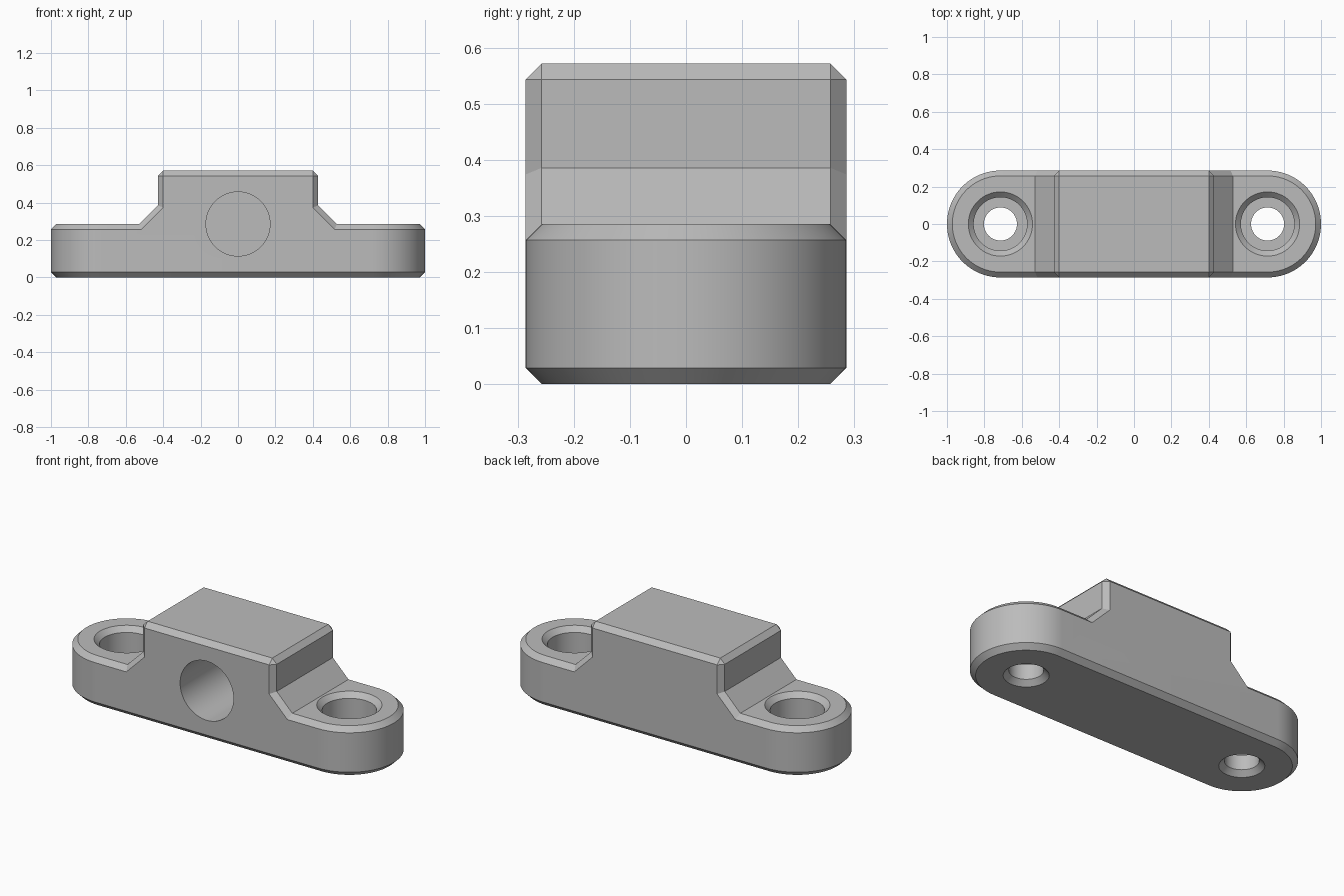
import bpy, bmesh
from math import cos, sin, pi, radians

if "Cube" in bpy.data.objects:
    bpy.data.objects.remove(bpy.data.objects["Cube"])

C = 0.0286               # chamfer width
R = 0.2857               # end radius, half depth and base height
TOP = 2 * R              # block height
HOLE_X = 1 - R           # screw hole centres
SIDE = 0.4286            # block half width
SLOPE = SIDE + 0.1       # foot of the slope
CUT = C * 0.4142         # slope foot offset at the chamfer

grey = bpy.data.materials.new("grey metal")
grey.use_nodes = True
grey.diffuse_color = (0.5, 0.5, 0.5, 1)
grey.node_tree.nodes["Principled BSDF"].inputs["Base Color"].default_value = (0.5, 0.5, 0.5, 1)


def loft(name, rings):
    """Solid skinned through rings of equal point count, capped at both ends."""
    bm = bmesh.new()
    loops = [[bm.verts.new(p) for p in ring] for ring in rings]
    for a, b in zip(loops, loops[1:]):
        n = len(a)
        for i in range(n):
            j = (i + 1) % n
            bm.faces.new((a[i], a[j], b[j], b[i]))
    bm.faces.new(loops[0])
    bm.faces.new(loops[-1])
    bmesh.ops.remove_doubles(bm, verts=bm.verts, dist=1e-5)
    bmesh.ops.recalc_face_normals(bm, faces=bm.faces)
    mesh = bpy.data.meshes.new(name)
    bm.to_mesh(mesh)
    bm.free()
    mesh.materials.append(grey)
    ob = bpy.data.objects.new(name, mesh)
    bpy.context.collection.objects.link(ob)
    return ob


def stadium(r, z, n=48):
    pts = []
    for side, start in ((1, -pi / 2), (-1, pi / 2)):
        for i in range(n + 1):
            a = start + pi * i / n
            pts.append((side * HOLE_X + r * cos(a), r * sin(a), z))
    return pts


def circle(r, z, x, n=64):
    return [(x + r * cos(2 * pi * i / n), r * sin(2 * pi * i / n), z) for i in range(n)]


def outline(half, y):
    """Mirror a half outline of (x, z) points across x = 0."""
    return [(x, y, z) for x, z in half] + [(-x, y, z) for x, z in reversed(half)]


def combine(target, tool, operation):
    mod = target.modifiers.new(operation, 'BOOLEAN')
    mod.object = tool
    mod.operation = operation
    mod.solver = 'EXACT'
    bpy.context.view_layer.objects.active = target
    bpy.ops.object.modifier_apply(modifier=mod.name)
    bpy.data.objects.remove(tool)


# Rounded base plate with chamfered rims
body = loft("mounting_block", [stadium(R - C, 0), stadium(R, C),
                               stadium(R, R - C), stadium(R - C, R)])

# Raised centre block with sloped feet and chamfered edges
full = [(SLOPE, 0.15), (SLOPE, R), (SIDE, R + 0.1),
        (SIDE, TOP - C), (SIDE - C, TOP)]
inner = [(SLOPE - CUT, 0.15), (SLOPE - CUT, R - C), (SIDE - C, R + 0.1 - CUT),
         (SIDE - C, TOP - C), (SIDE - C, TOP - C)]
block = loft("centre_block", [outline(inner, -R), outline(full, C - R),
                              outline(full, R - C), outline(inner, R)])
combine(body, block, 'UNION')

# Counterbored screw holes, chamfered at both ends
E = 0.01
steps = [(0.117 + E, -E), (0.0885, C), (0.0885, 0.114), (0.143, 0.114),
         (0.143, R - C), (0.143 + C + E, R + E)]
for x in (-HOLE_X, HOLE_X):
    combine(body, loft("screw_hole", [circle(r, z, x) for r, z in steps]), 'DIFFERENCE')

# Blind bore in the front
bore = [[(x, y, z + R) for x, z, _ in circle(0.1714, 0, 0)] for y in (-R - 0.05, 0.17)]
combine(body, loft("front_bore", bore), 'DIFFERENCE')

# Merge flat faces and shade
bm = bmesh.new()
bm.from_mesh(body.data)
bmesh.ops.remove_doubles(bm, verts=bm.verts, dist=1e-5)
bmesh.ops.dissolve_limit(bm, angle_limit=radians(0.5), verts=bm.verts, edges=bm.edges)
bm.to_mesh(body.data)
bm.free()
bpy.ops.object.select_all(action='DESELECT')
body.select_set(True)
bpy.context.view_layer.objects.active = body
bpy.ops.object.shade_smooth_by_angle(angle=radians(25))
